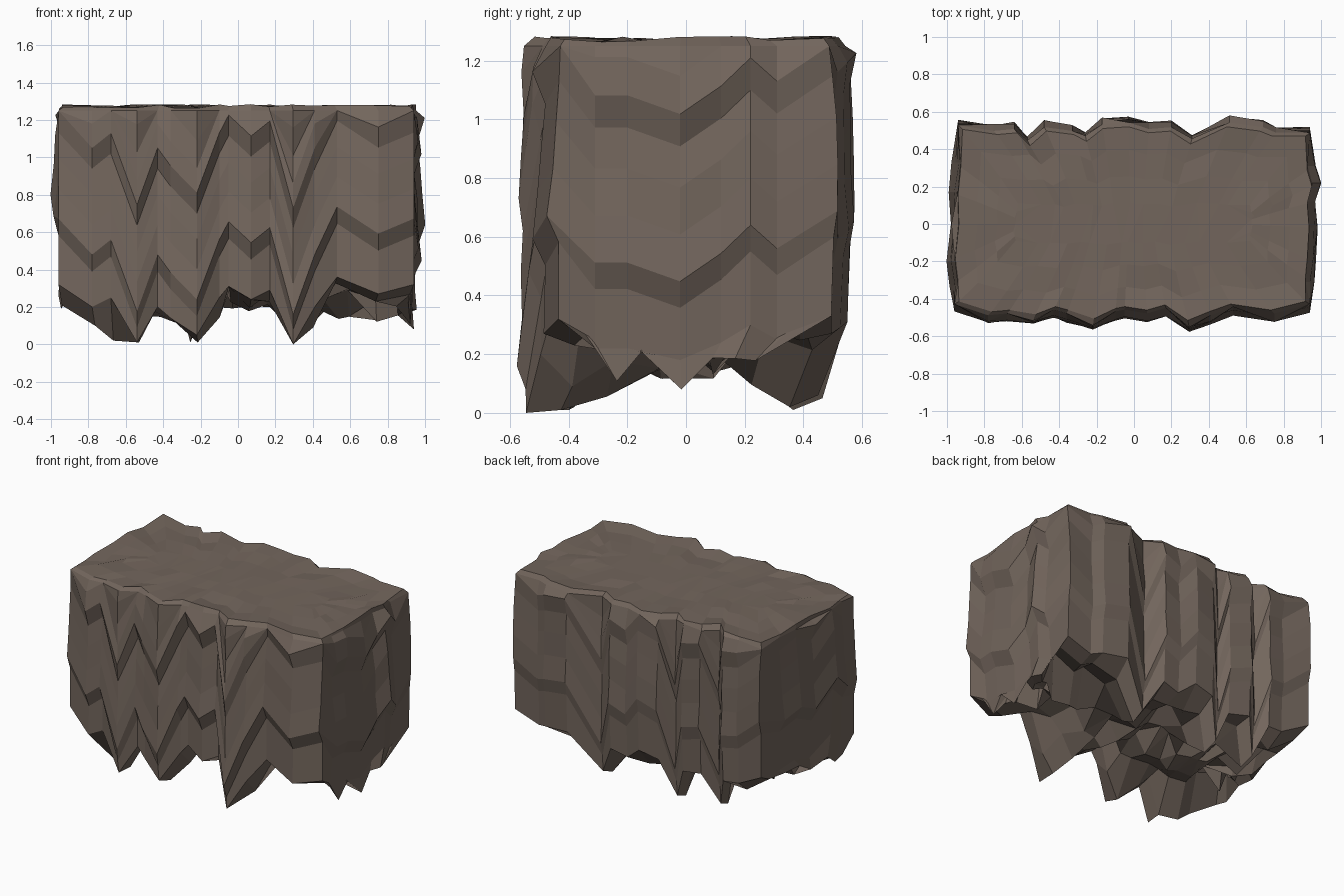
import bpy, bmesh, random
from mathutils import Vector

if "Cube" in bpy.data.objects:
    bpy.data.objects.remove(bpy.data.objects["Cube"])

random.seed(4)
TOP = 1.25

# Wall columns, counter-clockwise: x, y, height of the ragged lower edge
front = [(-.96, -.45, .32), (-.78, -.51, .2), (-.68, -.5, .25), (-.54, -.525, .01), (-.43, -.48, .2),
         (-.36, -.5, .14), (-.22, -.55, .05), (-.1, -.49, .25), (-.05, -.48, .31), (.07, -.5, .24),
         (.17, -.47, .29), (.295, -.56, 0), (.41, -.51, .2), (.53, -.465, .36), (.75, -.5, .27), (.94, -.45, .32)]
right = [(.94, -.31, .22), (.95, -.2, .22), (.96, -.02, .18), (.95, .12, .24), (.975, .22, .3), (.95, .31, .25)]
back = [(.94, .51, .33), (.76, .51, .27), (.69, .54, .29), (.51, .565, .31), (.31, .465, .06), (.2, .54, .27),
        (.08, .53, .24), (-.03, .565, .33), (-.17, .555, .3), (-.26, .48, .05), (-.33, .52, .25),
        (-.48, .54, .28), (-.57, .455, .07), (-.64, .53, .27), (-.75, .52, .28), (-.94, .55, .38)]
left = [(-.95, .33, .34), (-.965, .17, .36), (-.96, 0, .31), (-.98, -.2, .4), (-.965, -.33, .33)]

columns = []
for side, n in ((front, (0, -1)), (right, (1, 0)), (back, (0, 1)), (left, (-1, 0))):
    columns += [(x, y, b, Vector((n[0], n[1], 0))) for x, y, b in side]

# Strata: height above the lower ledge, and how far the rock sticks out there
strata = [(1.0, 0), (.85, -.008), (.7, .005), (.57, .02), (.46, -.018), (.32, -.005),
          (.16, .005), (0, .022), (-.09, -.018)]

bm = bmesh.new()


def ring(fn):
    return [bm.verts.new(fn(*c)) for c in columns]


def rim_point(x, y, b, n):
    """Top of the wall, leaning in slightly."""
    return Vector((x, y, TOP)) - n * (.008 if b < .1 else .022)


def wall_ring(h, out):
    def place(x, y, b, n):
        z = .16 + 1.6 * b + h
        if z >= TOP - .02:
            return rim_point(x, y, b, n)
        z = max(z, b + .08)
        push = out * (.5 if b < .1 or n.y > 0 else 1)
        return Vector((x, y, z)) + n * (push + random.uniform(-.006, .006))
    return ring(place)


def inner_ring(kx, ky, zfn):
    return ring(lambda x, y, b, n: Vector((x * kx, y * ky, zfn(b))))


# Top surface, gently uneven, from the middle to the rim
rings = [inner_ring(kx, ky, lambda b: 1.27 + random.uniform(-a, a))
         for kx, ky, a in ((.66, .2, .002), (.76, .45, .008), (.87, .7, .012))]
rings.append(ring(lambda x, y, b, n: Vector((x * .975, y * .92, 1.27 + random.uniform(-.008, .014)))))

# Layered walls, then the ragged lower edge
rings.append(ring(rim_point))
rings += [wall_ring(h, out) for h, out in strata]
rings.append(ring(lambda x, y, b, n: Vector((x, y, b)) - n * (.015 if n.x == 0 else .03)))

# Spiky underside: the low columns keep hanging down further in
rings.append(inner_ring(.98, .76, lambda b: max(.01, b - .04) if b < .1 else b * .75 + random.uniform(-.06, .08)))
rings[-1][2].co.z = .02
rings.append(inner_ring(.9, .48, lambda b: .08 + b * .4 + random.uniform(-.03, .16)))
rings.append(inner_ring(.78, .18, lambda b: .2 + random.uniform(-.09, .1)))

count = len(columns)
for a, b in zip(rings, rings[1:]):
    for i in range(count):
        j = (i + 1) % count
        bm.faces.new((a[i], b[i], b[j], a[j]))
caps = [bm.faces.new(rings[0]), bm.faces.new(rings[-1])]
bmesh.ops.triangulate(bm, faces=caps)
bmesh.ops.remove_doubles(bm, verts=bm.verts, dist=.0005)
bmesh.ops.recalc_face_normals(bm, faces=bm.faces)

mesh = bpy.data.meshes.new("rock_block")
bm.to_mesh(mesh)
bm.free()
rock = bpy.data.objects.new("rock_block", mesh)
bpy.context.collection.objects.link(rock)

brown = bpy.data.materials.new("brown_stone")
brown.diffuse_color = (.17, .132, .108, 1)
brown.use_nodes = True
brown.node_tree.nodes["Principled BSDF"].inputs["Base Color"].default_value = brown.diffuse_color
mesh.materials.append(brown)
